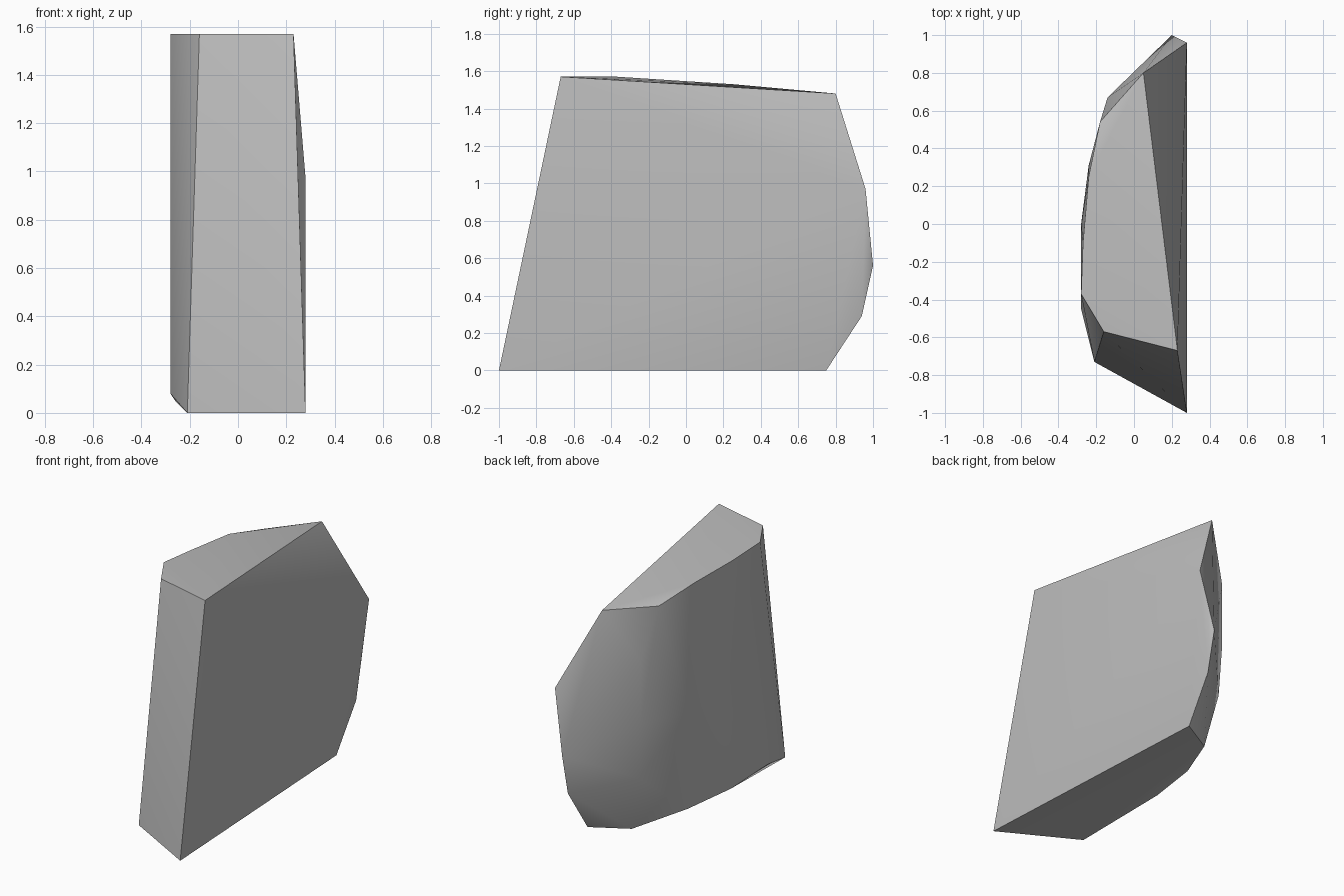
import bpy
import bmesh
from math import radians

default_cube = bpy.data.objects.get("Cube")
if default_cube:
    bpy.data.objects.remove(default_cube, do_unlink=True)


def make_material(name, colour):
    material = bpy.data.materials.new(name)
    material.use_nodes = True
    material.diffuse_color = colour
    shader = next(n for n in material.node_tree.nodes if n.type == "BSDF_PRINCIPLED")
    shader.inputs["Base Color"].default_value = colour
    return material


def make_hull(name, outlines, material):
    """Wrap a faceted convex skin around a set of outline points."""
    mesh = bpy.data.meshes.new(name)
    bm = bmesh.new()
    for outline in outlines:
        for point in outline:
            bm.verts.new(point)
    result = bmesh.ops.convex_hull(bm, input=bm.verts[:])
    spare = {v for key in ("geom_interior", "geom_unused") for v in result[key]
             if isinstance(v, bmesh.types.BMVert) and not v.link_faces}
    bmesh.ops.delete(bm, geom=list(spare), context="VERTS")
    bmesh.ops.recalc_face_normals(bm, faces=bm.faces[:])
    bm.to_mesh(mesh)
    bm.free()
    mesh.materials.append(material)
    shape = bpy.data.objects.new(name, mesh)
    bpy.context.collection.objects.link(shape)
    return shape


# Base outline, rising slightly along the rounded side
base = [(.28, -1, 0), (-.21, -.73, 0), (-.28, -.45, .08), (-.26, -.09, .05),
        (-.2, .27, .04), (-.04, .62, 0), (.19, .75, 0)]

# Rounded side and back edge
middle = [(-.28, 0, .7), (-.24, .31, .7), (-.12, .66, .37), (-.14, .67, .73),
          (-.14, .67, 1.15), (.2, .94, .29), (.2, 1, .56), (.28, .96, .97)]

# Sloping top outline
top = [(.23, -.67, 1.57), (-.16, -.57, 1.57), (-.28, -.37, 1.57),
       (-.27, -.1, 1.55), (-.24, .25, 1.53), (-.18, .54, 1.47), (.05, .8, 1.48)]

stone = make_hull("stone_chunk", [base, middle, top],
                  make_material("stone grey", (.5, .5, .5, 1)))

# Soft facets with crisp outer edges
bpy.ops.object.select_all(action="DESELECT")
stone.select_set(True)
bpy.context.view_layer.objects.active = stone
bpy.ops.object.shade_smooth_by_angle(angle=radians(30))
